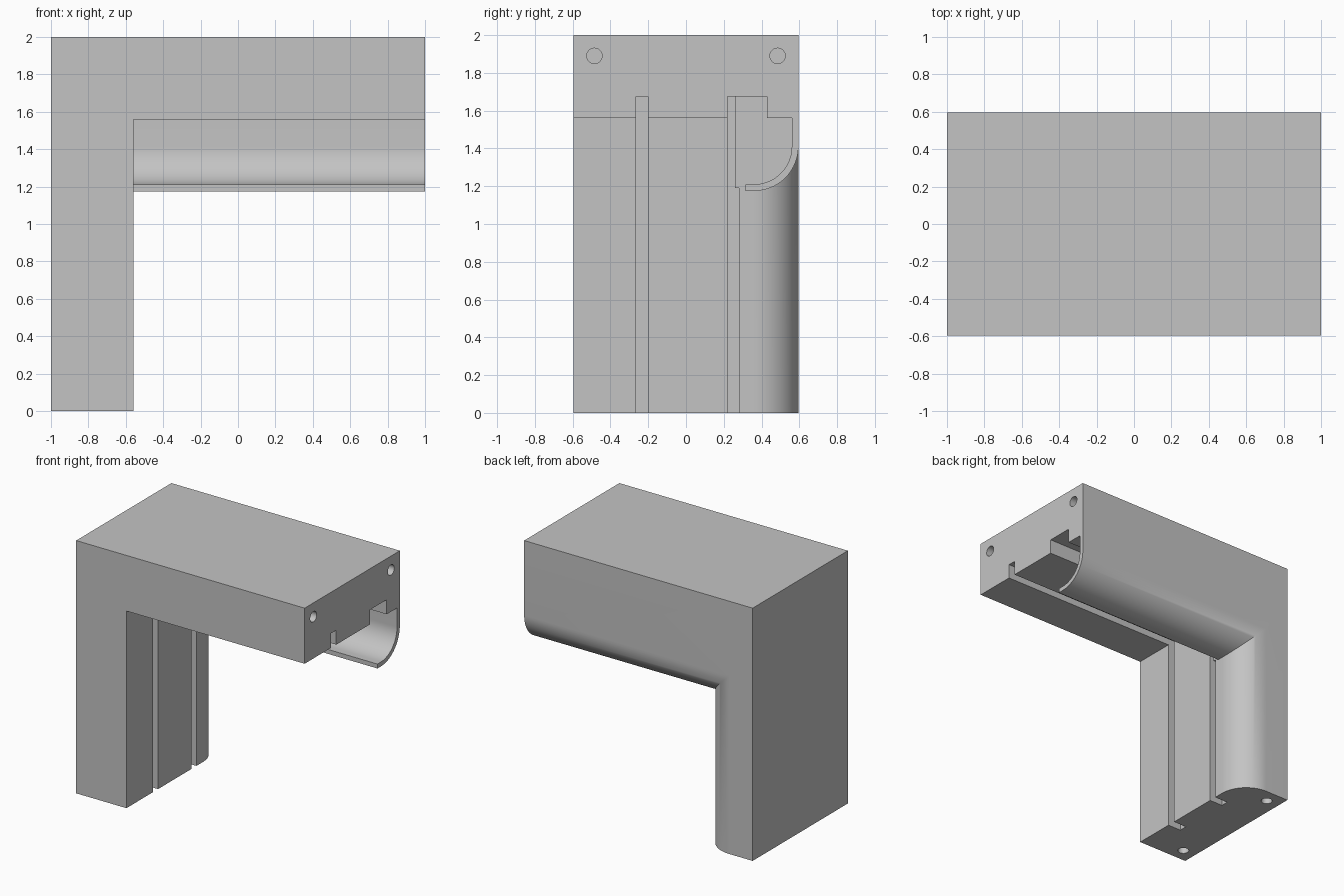
import bpy, bmesh, math
from mathutils import Matrix, Vector

cube = bpy.data.objects.get("Cube")
if cube:
    bpy.data.objects.remove(cube, do_unlink=True)

W = 0.595             # half depth of the trim
INNER = -0.56         # inner face of the leg
UNDER = 1.56          # underside of the arm block
SLOT_TOP = 1.675      # top of the arm slots
SLOT_X = -0.675       # bottom of the leg slots
R = 0.235             # outer rounding radius
CY = W - R            # rounding centre in y
LIP_Z = 1.175         # lowest point of the hooked lip

mat = bpy.data.materials.new("plain_grey")
mat.use_nodes = True
grey = (0.55, 0.55, 0.55, 1)
mat.diffuse_color = grey
mat.node_tree.nodes["Principled BSDF"].inputs["Base Color"].default_value = grey


def arc(cx, cy, r, a0, a1, n=20):
    angles = [math.radians(a0 + (a1 - a0) * i / n) for i in range(n + 1)]
    return [(cx + r * math.cos(a), cy + r * math.sin(a)) for a in angles]


def prism(name, profile, axis, lo, hi):
    """Extrude a (y, z) profile along x, or an (x, y) profile along z."""
    bm = bmesh.new()
    place = (lambda p: (lo, p[0], p[1])) if axis == "x" else (lambda p: (p[0], p[1], lo))
    move = Vector((hi - lo, 0, 0)) if axis == "x" else Vector((0, 0, hi - lo))
    face = bm.faces.new([bm.verts.new(place(p)) for p in profile])
    ext = bmesh.ops.extrude_face_region(bm, geom=[face])
    verts = [g for g in ext["geom"] if isinstance(g, bmesh.types.BMVert)]
    bmesh.ops.translate(bm, verts=verts, vec=move)
    # the starting face remains as the closing cap
    bmesh.ops.recalc_face_normals(bm, faces=bm.faces)
    mesh = bpy.data.meshes.new(name)
    bm.to_mesh(mesh)
    bm.free()
    obj = bpy.data.objects.new(name, mesh)
    bpy.context.collection.objects.link(obj)
    mesh.materials.append(mat)
    return obj


def box(name, x0, x1, y0, y1, z0, z1):
    return prism(name, [(x0, y0), (x1, y0), (x1, y1), (x0, y1)], "z", z0, z1)


def combine(target, tool, operation):
    tool.hide_render = True
    bpy.ops.object.select_all(action="DESELECT")
    bpy.context.view_layer.objects.active = target
    target.select_set(True)
    mod = target.modifiers.new(operation.lower(), "BOOLEAN")
    mod.operation, mod.solver, mod.object = operation, "EXACT", tool
    bpy.ops.object.modifier_apply(modifier=mod.name)
    bpy.data.objects.remove(tool, do_unlink=True)


# Arm and leg outer volumes, each with one rounded rear edge
arm_profile = [(-W, 2), (-W, LIP_Z)] + arc(CY, LIP_Z + R, R, -90, 0) + [(W, 2)]
trim = prism("corner_trim", arm_profile, "x", -1, 1)
leg_profile = [(-1, -W), (INNER, -W)] + arc(INNER - R, CY, R, 0, 90) + [(-1, W)]
combine(trim, prism("leg", leg_profile, "z", 0, 1.9), "UNION")

# Hollow under the arm: leaves the hooked lip and opens the two slots
hollow = ([(-1, 1), (0.315, 1), (0.315, LIP_Z + 0.035)]
          + arc(CY, LIP_Z + R, R - 0.035, -90, 0)
          + [(0.56, UNDER), (0.43, UNDER), (0.43, SLOT_TOP), (0.22, SLOT_TOP),
             (0.22, UNDER), (-0.2, UNDER), (-0.2, SLOT_TOP),
             (-0.265, SLOT_TOP), (-0.265, UNDER), (-1, UNDER)])
combine(trim, prism("hollow_cutter", hollow, "x", INNER, 1.2), "DIFFERENCE")

# Slots running down the leg
for y0, y1, top in ((-0.265, -0.2, SLOT_TOP), (0.22, 0.26, SLOT_TOP), (0.22, 0.28, 1.19)):
    combine(trim, box("slot_cutter", SLOT_X, -0.5, y0, y1, -0.1, top), "DIFFERENCE")

# Fixing holes in both end faces
for y in (-0.485, 0.485):
    end = arc(y, 1.89, 0.041, 0, 345, 23)
    combine(trim, prism("hole_cutter", end, "x", 0.85, 1.1), "DIFFERENCE")
    foot = arc(-0.89, y, 0.041, 0, 345, 23)
    combine(trim, prism("hole_cutter", foot, "z", -0.1, 0.15), "DIFFERENCE")

bpy.ops.object.select_all(action="DESELECT")
trim.select_set(True)
bpy.context.view_layer.objects.active = trim
bpy.ops.object.shade_smooth_by_angle(angle=math.radians(30))
